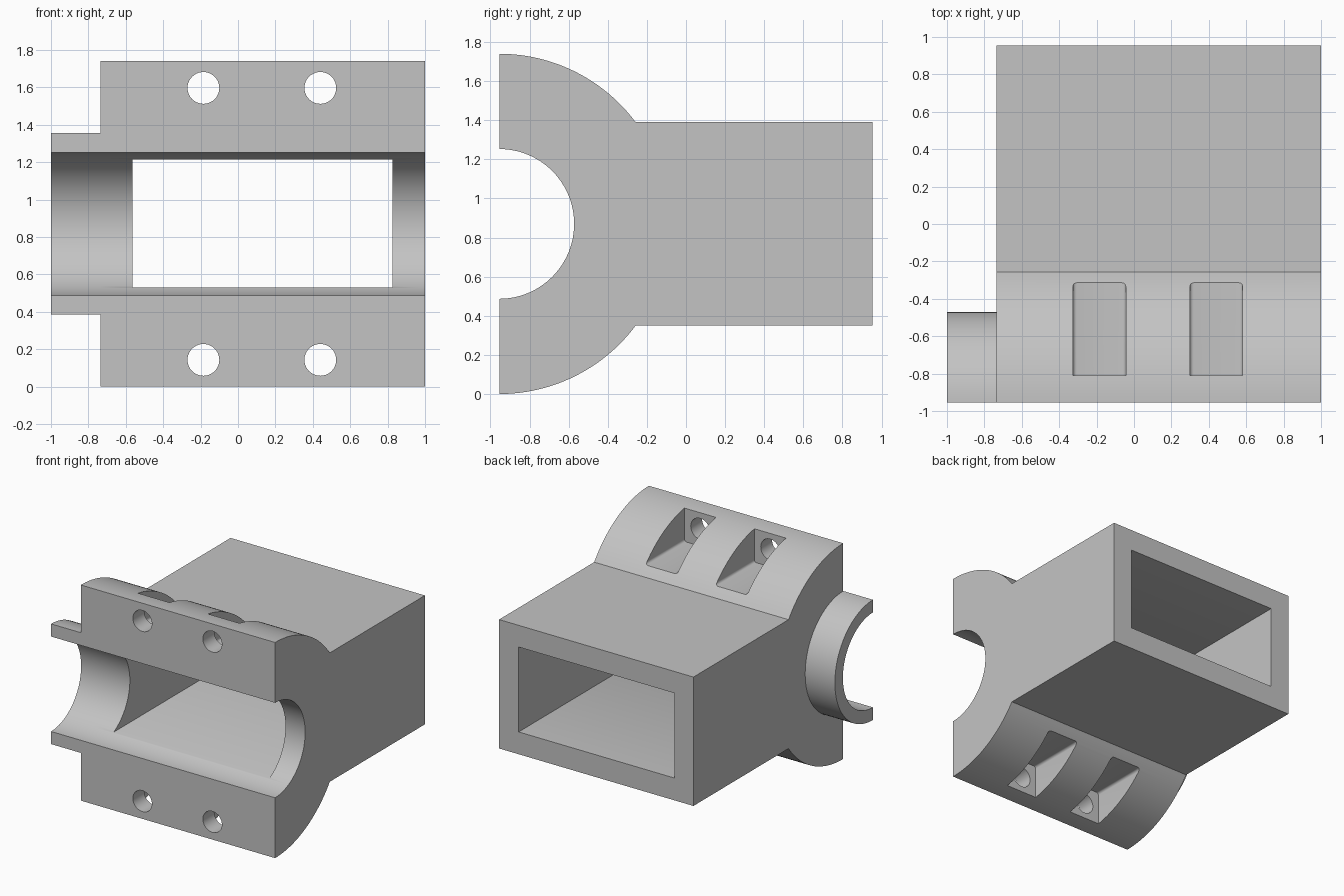
import bpy, bmesh, math
from mathutils import Matrix, Vector

cube = bpy.data.objects.get("Cube")
if cube:
    bpy.data.objects.remove(cube, do_unlink=True)

AXIS_Y, AXIS_Z = -0.955, 0.87
FLANGE_R, COLLAR_R, BORE_R = 0.87, 0.485, 0.383
BODY_X, END_X = -0.735, 1.0
BACK_Y, HALF_H = 0.955, 0.52

grey = bpy.data.materials.new("plain grey")
grey.use_nodes = True
colour = (0.55, 0.55, 0.55, 1)
grey.diffuse_color = colour
grey.node_tree.nodes["Principled BSDF"].inputs["Base Color"].default_value = colour


def finish(name, bm):
    bmesh.ops.recalc_face_normals(bm, faces=bm.faces)
    mesh = bpy.data.meshes.new(name)
    bm.to_mesh(mesh)
    bm.free()
    mesh.materials.append(grey)
    obj = bpy.data.objects.new(name, mesh)
    bpy.context.collection.objects.link(obj)
    return obj


def arc(radius, start, end, steps):
    angles = [start + (end - start) * i / steps for i in range(steps + 1)]
    return [(AXIS_Y + radius * math.cos(a), AXIS_Z + radius * math.sin(a)) for a in angles]


def extrude_x(name, profile, x0, x1):
    bm = bmesh.new()
    face = bm.faces.new([bm.verts.new((x0, y, z)) for y, z in profile])
    new = bmesh.ops.extrude_face_region(bm, geom=[face])["geom"]
    verts = [v for v in new if isinstance(v, bmesh.types.BMVert)]
    bmesh.ops.translate(bm, verts=verts, vec=(x1 - x0, 0, 0))
    return finish(name, bm)


def box(name, low, high, rounding=0):
    low, high = Vector(low), Vector(high)
    bm = bmesh.new()
    bmesh.ops.create_cube(bm, size=1, matrix=Matrix.Translation((low + high) / 2)
                          @ Matrix.Diagonal((*(high - low), 1)))
    if rounding:
        # Round only the edges that run front to back
        edges = [e for e in bm.edges if abs(e.verts[0].co.y - e.verts[1].co.y) > 0.01]
        bmesh.ops.bevel(bm, geom=edges, offset=rounding, segments=4,
                        profile=0.5, affect='EDGES')
    return finish(name, bm)


def bolt_cutter(x, z):
    bm = bmesh.new()
    place = Matrix.Translation((x, AXIS_Y, z)) @ Matrix.Rotation(math.pi / 2, 4, 'X')
    bmesh.ops.create_cone(bm, cap_ends=True, segments=40, radius1=0.085, radius2=0.085,
                          depth=0.4, matrix=place)
    return finish("bolt_cutter", bm)


def cut(obj, cutter):
    cutter.hide_render = True
    mod = obj.modifiers.new("cut", 'BOOLEAN')
    mod.operation = 'DIFFERENCE'
    mod.solver = 'EXACT'
    mod.object = cutter
    bpy.context.view_layer.objects.active = obj
    bpy.ops.object.modifier_apply(modifier=mod.name)
    bpy.data.objects.remove(cutter, do_unlink=True)


# Body: flange arcs, box duct and half-round bore in one profile
quarter = math.pi / 2
meet = math.asin(HALF_H / FLANGE_R)
profile = (arc(FLANGE_R, -quarter, -meet, 24)
           + [(BACK_Y, AXIS_Z - HALF_H), (BACK_Y, AXIS_Z + HALF_H)]
           + arc(FLANGE_R, meet, quarter, 24)
           + arc(BORE_R, quarter, -quarter, 48))
body = extrude_x("clamp_body", profile, BODY_X, END_X)

# Half-round collar at the side
ring = arc(COLLAR_R, -quarter, quarter, 48) + arc(BORE_R, quarter, -quarter, 48)
collar = extrude_x("collar", ring, -1, BODY_X)

# Rectangular duct through the body
cut(body, box("duct_cutter", (-0.565, -1.2, 0.53), (0.825, 1.2, 1.215)))

# Bolt holes and nut pockets, above and below the axis
for x in (-0.185, 0.44):
    for side in (-1, 1):
        near, far = sorted((AXIS_Z + side * 0.588, AXIS_Z + side * 1.1))
        cut(body, box("pocket_cutter", (x - 0.141, -0.81, near), (x + 0.141, 0, far), 0.02))
        cut(body, bolt_cutter(x, AXIS_Z + side * 0.727))

# Smooth the curves and keep the edges sharp
for obj in (body, collar):
    bpy.ops.object.select_all(action='DESELECT')
    obj.select_set(True)
    bpy.context.view_layer.objects.active = obj
    bpy.ops.object.shade_smooth_by_angle(angle=math.radians(30))
